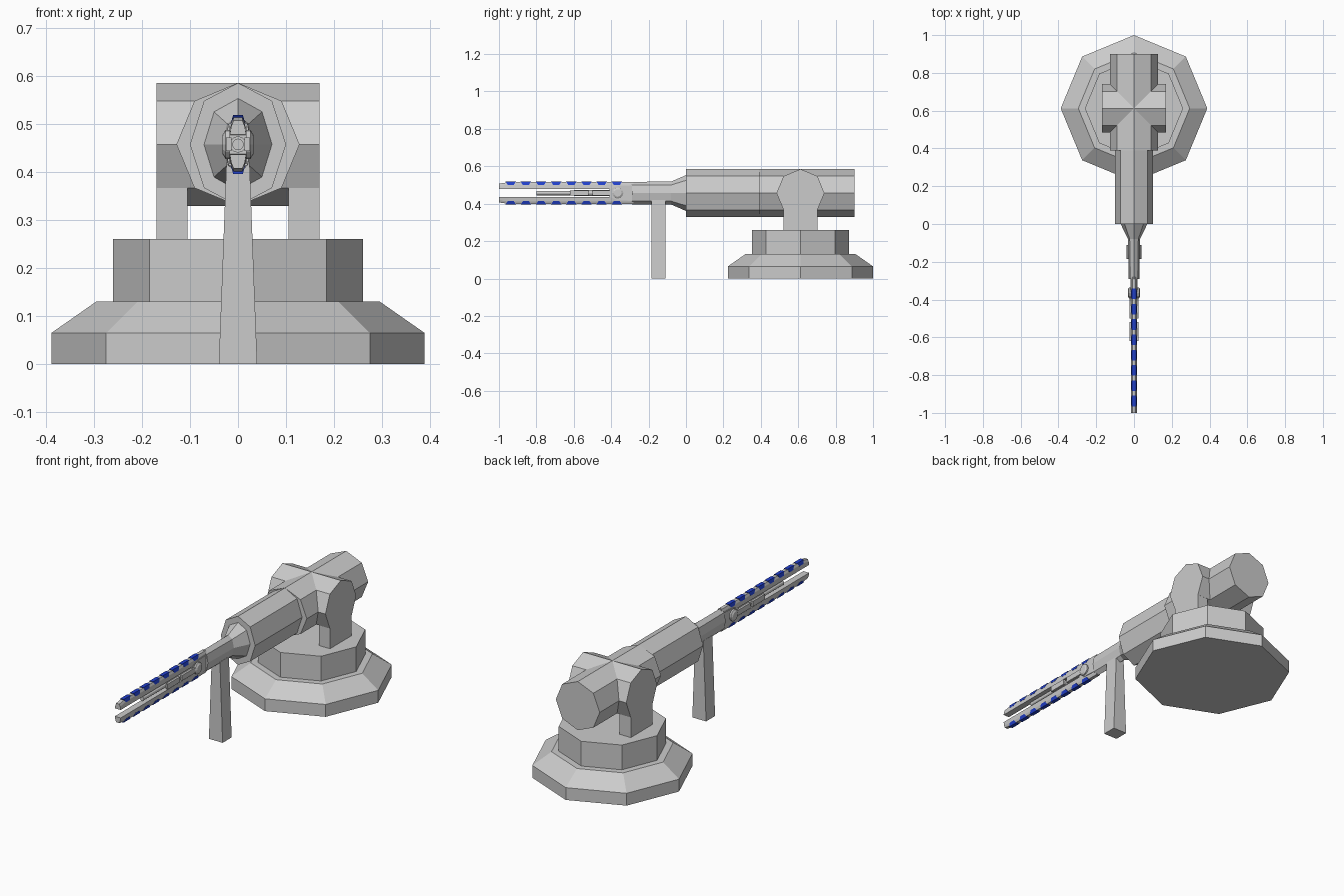
import bpy, bmesh, math
from mathutils import Vector

if "Cube" in bpy.data.objects:
    bpy.data.objects.remove(bpy.data.objects["Cube"])

ZC = 0.457   # height of the barrel axis
YC = 0.612   # centre of the turret base

blue = bpy.data.materials.new("blue_glow")
blue.diffuse_color = (0.015, 0.05, 0.6, 1)
blue.use_nodes = True
blue.node_tree.nodes["Principled BSDF"].inputs["Base Color"].default_value = blue.diffuse_color


def loft(name, rings, mat=None):
    """Skin a list of equal-length point rings and cap both ends."""
    bm = bmesh.new()
    vs = [[bm.verts.new(p) for p in r] for r in rings]
    n = len(vs[0])
    for a, b in zip(vs, vs[1:]):
        for i in range(n):
            j = (i + 1) % n
            bm.faces.new((a[i], a[j], b[j], b[i]))
    bm.faces.new(vs[0][::-1])
    bm.faces.new(vs[-1])
    bmesh.ops.recalc_face_normals(bm, faces=bm.faces[:])
    me = bpy.data.meshes.new(name)
    bm.to_mesh(me)
    bm.free()
    ob = bpy.data.objects.new(name, me)
    bpy.context.collection.objects.link(ob)
    if mat:
        me.materials.append(mat)
    return ob


def ring(center, u, v, n=8):
    """Polygon around center spanned by half-axes u and v."""
    c, u, v = Vector(center), Vector(u), Vector(v)
    return [c + u * math.cos(2 * math.pi * i / n) + v * math.sin(2 * math.pi * i / n)
            for i in range(n)]


def z_ring(r, z):
    return ring((0, YC, z), (r, 0, 0), (0, r, 0))


def y_ring(rx, rz, y, n=8):
    return ring((0, y, ZC), (rx, 0, 0), (0, 0, rz), n)


def x_ring(x, y, z, r, n=8):
    return ring((x, y, z), (0, r, 0), (0, 0, r), n)


def box(name, x0, x1, y0, y1, z0, z1, mat=None):
    r = lambda z: [(x0, y0, z), (x1, y0, z), (x1, y1, z), (x0, y1, z)]
    return loft(name, [r(z0), r(z1)], mat)


# Octagonal base and turntable
loft("base", [z_ring(0.388, 0), z_ring(0.388, 0.065), z_ring(0.295, 0.13)])
loft("turntable", [z_ring(0.26, 0.125), z_ring(0.26, 0.26)])

# Trunnion drum and its two arms
loft("trunnion", [x_ring(-0.17, YC, ZC, 0.128), x_ring(0.17, YC, ZC, 0.128)])
for s, side in ((-1, "left"), (1, "right")):
    xs = sorted((s * 0.105, s * 0.17))
    box(side + "_arm", *xs, YC - 0.09, YC + 0.09, 0.255, 0.368)

# Barrel housing: wide rear, narrower front, cone into the neck
loft("rear_housing", [y_ring(0.128, 0.128, 0.39), y_ring(0.128, 0.128, 0.9)])
loft("front_housing", [y_ring(0.1, 0.128, 0), y_ring(0.1, 0.128, 0.4)])
loft("neck", [y_ring(0.073, 0.098, 0.005), y_ring(0.032, 0.061, -0.08),
              y_ring(0.028, 0.06, -0.29)])

# Tapered support post
sq = lambda x, z: [(-x, -0.185, z), (x, -0.185, z), (x, -0.11, z), (-x, -0.11, z)]
loft("support_post", [sq(0.04, 0), sq(0.024, 0.42)])


# Rails above and below the bore, with blue cells along their outer edges
def rail_ring(y, s, top):
    half = [(0.009, top), (0.014, top - 0.012), (0.017, 0.021)]
    pts = half + [(-x, z) for x, z in reversed(half)]
    return [(x, y, ZC + s * z) for x, z in pts]


for s, side in ((1, "upper"), (-1, "lower")):
    loft(side + "_rail", [rail_ring(-0.28, s, 0.058), rail_ring(-0.95, s, 0.058),
                          rail_ring(-1.0, s, 0.05)])
    for i in range(8):
        y = -0.37 - i * 0.081
        cell = lambda ya, yb, inner: [
            (-0.0155, ya, inner), (0.0155, ya, inner),
            (0.0155, yb, inner), (-0.0155, yb, inner)]
        top = [(x, yy, ZC + s * 0.061) for x, yy in
               ((-0.01, y - 0.028), (0.01, y - 0.028), (0.01, y + 0.028), (-0.01, y + 0.028))]
        loft(f"{side}_cell_{i}", [cell(y - 0.016, y + 0.016, ZC + s * 0.043), top], blue)

# Breech block between the rails
loft("breech_block", [[(x, y, z) for x, z in ((-0.018, ZC - h), (0.018, ZC - h),
                                              (0.018, ZC + h), (-0.018, ZC + h))]
                      for y, h in ((-0.28, 0.04), (-0.37, 0.036), (-0.41, 0.02))])

# Central bore rod with a stepped tip
loft("bore_rod", [y_ring(0.012, 0.012, -0.4, 12), y_ring(0.012, 0.012, -0.8, 12)])
loft("rod_collar", [y_ring(0.017, 0.017, -0.4, 12), y_ring(0.017, 0.017, -0.6, 12)])

# Side discs and guide bars
for s, side in ((-1, "left"), (1, "right")):
    loft(side + "_disc", [x_ring(s * 0.012, -0.365, ZC, 0.03, 12),
                          x_ring(s * 0.026, -0.365, ZC, 0.03, 12),
                          x_ring(s * 0.032, -0.365, ZC, 0.02, 12)])
    for k, (ya, yb) in enumerate(((-0.5, -0.39), (-0.62, -0.52))):
        xs = sorted((s * 0.014, s * 0.025))
        box(f"{side}_guide_{k}", *xs, ya, yb, ZC - 0.014, ZC + 0.014)
